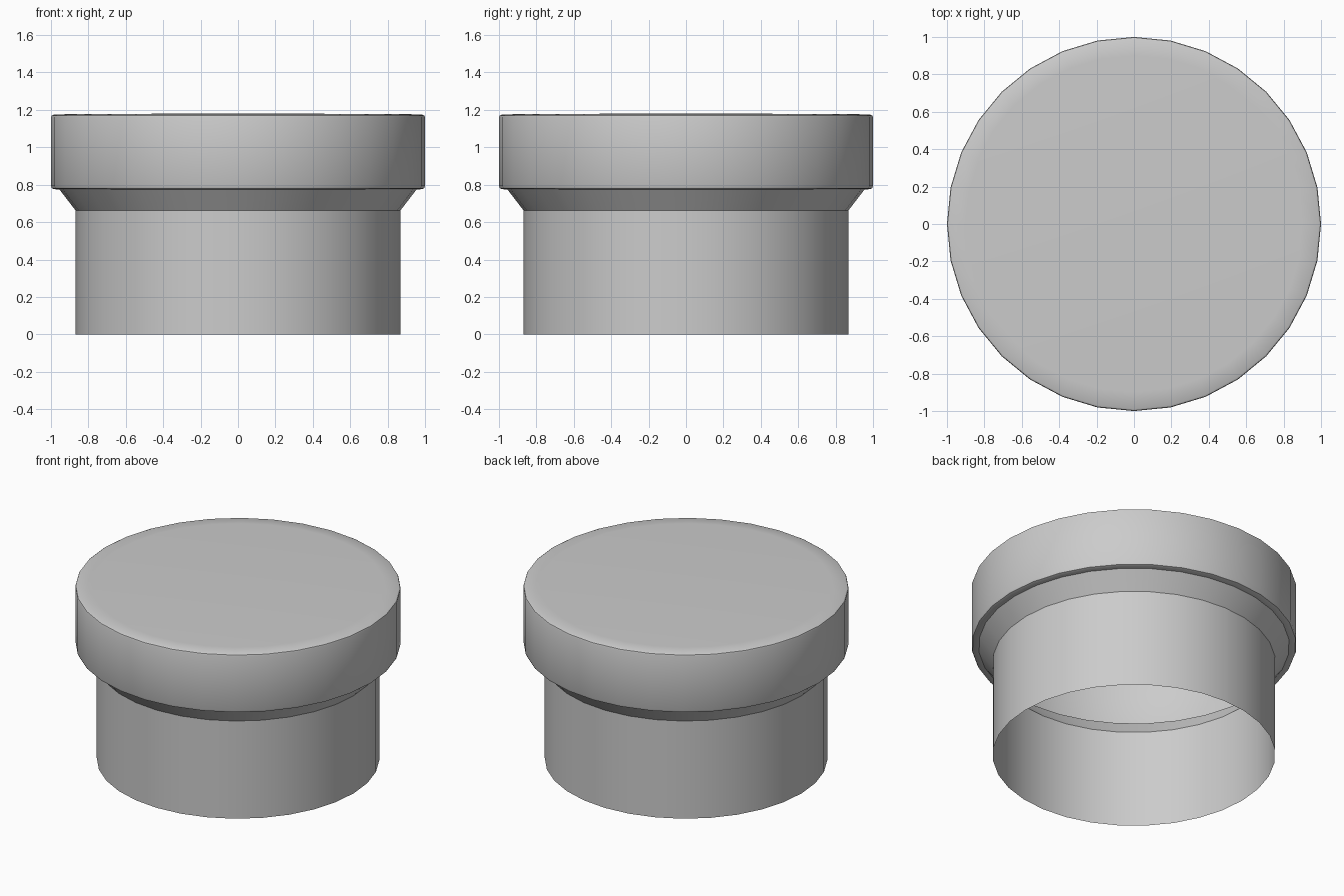
import bpy, bmesh, math

if "Cube" in bpy.data.objects:
    bpy.data.objects.remove(bpy.data.objects["Cube"])

SIDES = 32


def lathe(name, profile, pole_z=None):
    """Revolve (radius, z) points around z; optionally close the end at a pole."""
    bm = bmesh.new()
    rings = []
    for r, z in profile:
        rings.append([bm.verts.new((r * math.cos(2 * math.pi * i / SIDES),
                                    r * math.sin(2 * math.pi * i / SIDES), z))
                      for i in range(SIDES)])
    for low, high in zip(rings, rings[1:]):
        for i in range(SIDES):
            j = (i + 1) % SIDES
            bm.faces.new((low[i], low[j], high[j], high[i]))
    if pole_z is not None:
        pole = bm.verts.new((0, 0, pole_z))
        for i in range(SIDES):
            bm.faces.new((rings[-1][i], rings[-1][(i + 1) % SIDES], pole))
    mesh = bpy.data.meshes.new(name)
    bm.to_mesh(mesh)
    bm.free()
    obj = bpy.data.objects.new(name, mesh)
    bpy.context.collection.objects.link(obj)
    bpy.ops.object.select_all(action='DESELECT')
    bpy.context.view_layer.objects.active = obj
    obj.select_set(True)
    bpy.ops.object.shade_smooth_by_angle(angle=math.radians(32))
    return obj


# Hollow shell: open neck, flared collar, wide head with softened rims and shallow crown
lathe("hollow_cap", [
    (0.868, 0.0), (0.868, 0.662),        # neck
    (0.955, 0.775),                      # flared collar
    (0.982, 0.776), (0.995, 0.781), (1.0, 0.794),   # lower rim
    (1.0, 1.16), (0.997, 1.169), (0.988, 1.174),    # upper rim
    (0.90, 1.178),                       # crown edge
], pole_z=1.181)
